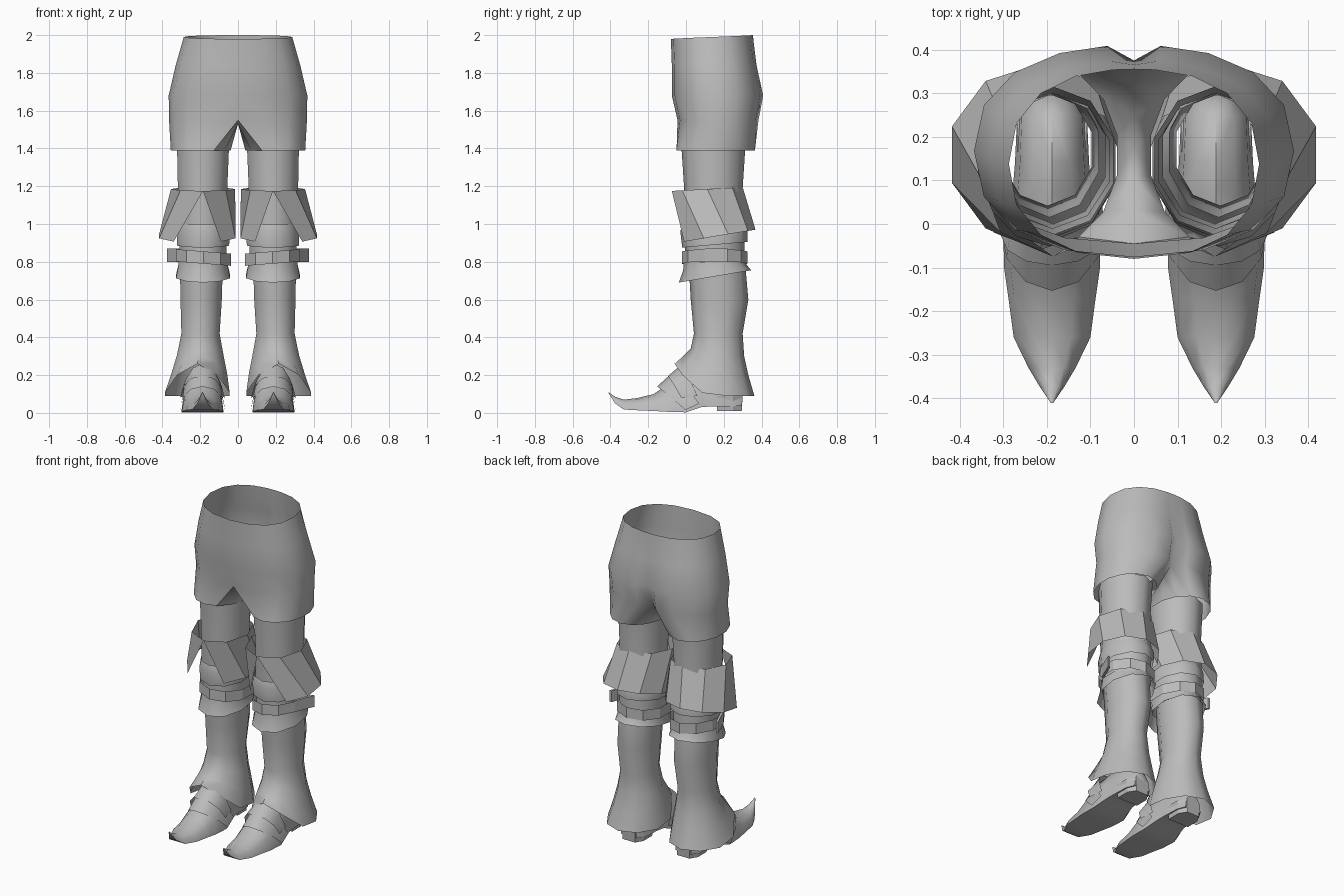
import bpy, bmesh
from math import sin, cos, pi, radians

if "Cube" in bpy.data.objects:
    bpy.data.objects.remove(bpy.data.objects["Cube"])

grey = bpy.data.materials.new("plain grey")
grey.use_nodes = True
colour = (0.5, 0.5, 0.5, 1)
grey.diffuse_color = colour
grey.node_tree.nodes["Principled BSDF"].inputs["Base Color"].default_value = colour


def finish(name, bm, angle=50):
    """Turn a left-side mesh into a mirrored, shaded object."""
    bmesh.ops.remove_doubles(bm, verts=bm.verts, dist=0.0005)
    bmesh.ops.recalc_face_normals(bm, faces=bm.faces)
    mesh = bpy.data.meshes.new(name)
    bm.to_mesh(mesh)
    bm.free()
    mesh.materials.append(grey)
    ob = bpy.data.objects.new(name, mesh)
    bpy.context.collection.objects.link(ob)
    bpy.ops.object.select_all(action="DESELECT")
    bpy.context.view_layer.objects.active = ob
    ob.select_set(True)
    bpy.ops.object.shade_smooth_by_angle(angle=radians(angle))
    mirror = ob.modifiers.new("Mirror", "MIRROR")
    mirror.merge_threshold = 0.002


def bridge(bm, a, b, closed=True):
    n = len(a)
    for i in range(n if closed else n - 1):
        j = (i + 1) % n
        bm.faces.new((a[i], a[j], b[j], b[i]))


def loft(name, rings, closed=True, caps=False, angle=50):
    bm = bmesh.new()
    rows = [[bm.verts.new(p) for p in ring] for ring in rings]
    for a, b in zip(rows, rows[1:]):
        bridge(bm, a, b, closed)
    if caps:
        bm.faces.new(rows[0])
        bm.faces.new(rows[-1])
    finish(name, bm, angle)


def ring(z, x0, x1, y0, y1, tilt=0, lean=0, arch=0, start=0, n=10, first=0, last=None):
    """Oval around a leg; angle 0 faces front. Tilt raises the back, lean the
    outer side, arch the front; start opens the front by an angle."""
    pts = []
    for i in range(first, n if last is None else last):
        a = radians(start) + i * (2 * pi - 2 * radians(start)) / n
        pts.append(((x0 + x1) / 2 + (x1 - x0) / 2 * sin(a),
                    (y0 + y1) / 2 - (y1 - y0) / 2 * cos(a),
                    z + tilt * (1 - cos(a)) / 2 + lean * sin(a)
                    + arch * max(0, cos(a)) ** 2))
    return pts


# Shorts: half-oval hips that split into a full oval hem round each leg
ANGLES = [0, 22, 45, 68, 90, 112, 135, 156, 173, 180]


def hips(z, rx, y0, y1, cleft=0, tilt=0):
    pts = []
    for d in ANGLES:
        s, c = sin(radians(d)), cos(radians(d))
        y = (y0 + y1) / 2 - (y1 - y0) / 2 * (abs(c) ** 0.85) * (1 if c > 0 else -1)
        pts.append((rx * max(s, 0) ** 0.85 if 0 < d < 180 else 0,
                    y - (cleft if d == 180 else 0), z + tilt * (1 - c) / 2))
    return pts


bm = bmesh.new()
crotch = hips(1.55, 0.365, -0.045, 0.385, 0.06)
crotch += [(0, 0.325 - 0.37 * k / 5, 1.53) for k in range(1, 5)]
hem = ring(1.39, 0.035, 0.36, -0.05, 0.365, n=14, first=-1, last=13)
profile = [hips(1.98, 0.287, -0.08, 0.355, 0, 0.02),
           hips(1.84, 0.33, -0.075, 0.375, 0.01),
           hips(1.68, 0.367, -0.075, 0.41, 0.035)]
rows = [[bm.verts.new(p) for p in r] for r in profile + [crotch, hem]]
for a, b in zip(rows[:3], rows[1:4]):
    bridge(bm, a, b[:len(ANGLES)], False)
bridge(bm, rows[3], rows[4])
finish("shorts", bm, 60)

# Leg tube and knee sleeve
loft("leg", [ring(1.42, 0.04, 0.33, -0.025, 0.315),
             ring(1.19, 0.05, 0.325, -0.01, 0.3),
             ring(0.97, 0.05, 0.32, -0.01, 0.31),
             ring(0.75, 0.06, 0.31, 0, 0.31)])
loft("knee_sleeve", [ring(1.0, 0.05, 0.32, -0.02, 0.31),
                     ring(0.96, 0.035, 0.33, -0.03, 0.325),
                     ring(0.875, 0.04, 0.33, -0.02, 0.325, 0.03)])

# Knee guard: flared wrap, open in a V at the front
top = ring(1.175, 0.015, 0.355, -0.075, 0.3, 0.02, n=8, last=9)
low = ring(0.9, 0.003, 0.428, -0.05, 0.368, 0.07, start=36, n=8, last=9)
loft("knee_guard", [top, low], closed=False, angle=35)

# Strap below the knee with its loose tail
loft("knee_strap", [ring(0.855, 0.03, 0.335, -0.022, 0.325, 0, 0.012),
                    ring(0.79, 0.03, 0.335, -0.022, 0.325, 0, 0.012)], angle=30)
loft("strap_tail", [[(x, y, z) for x, z in
                     ((0.31 + dx, 0.8), (0.325 + dx, 0.8), (0.325 + dx, 0.87), (0.31 + dx, 0.87))]
                    for dx, y in ((0, 0.1), (0.05, 0.22))], caps=True, angle=30)

# Boot: folded cuff and shaft flaring over the foot
loft("boot_cuff", [ring(0.8, 0.045, 0.32, -0.012, 0.315),
                   ring(0.755, 0.045, 0.325, -0.015, 0.32, 0.03),
                   ring(0.69, 0.035, 0.335, -0.038, 0.345, 0.065)])
loft("boot_shaft", [ring(0.77, 0.075, 0.313, 0.015, 0.315),
                    ring(0.6, 0.08, 0.31, 0.025, 0.33),
                    ring(0.42, 0.092, 0.305, 0.042, 0.3),
                    ring(0.3, 0.07, 0.33, 0.025, 0.308, arch=0.04),
                    ring(0.2, 0.05, 0.36, -0.015, 0.33, arch=0.1),
                    ring(0.09, 0.035, 0.396, -0.06, 0.362, arch=0.17)], angle=60)


# Shoe: arched slices from heel to the upturned toe
def arch(y, w, z0, z1, sweep=0):
    pts = []
    for k in range(7):
        s = sin(pi * k / 6)
        pts.append((0.188 + w * cos(pi * k / 6), y + sweep * (1 - s),
                    z0 + (z1 - z0) * max(s, 0) ** 0.9))
    return pts


loft("shoe", [arch(0.295, 0.055, 0.04, 0.14), arch(0.25, 0.08, 0.035, 0.2),
              arch(0.14, 0.085, 0.035, 0.24), arch(0.08, 0.09, 0.03, 0.24),
              arch(0, 0.112, 0.003, 0.22), arch(-0.1, 0.11, 0.006, 0.15),
              arch(-0.17, 0.1, 0.01, 0.1), arch(-0.26, 0.088, 0.014, 0.078),
              arch(-0.33, 0.054, 0.018, 0.07), arch(-0.375, 0.027, 0.05, 0.085),
              arch(-0.41, 0.003, 0.104, 0.11)], caps=True, angle=45)
loft("heel", [[(0.188 + sx * w, y, z) for sx, y in ((-1, 0.165), (1, 0.165), (1, 0.25),
                                                   (0.6, b), (-0.6, b), (-1, 0.25))]
              for w, b, z in ((0.07, 0.295, 0.01), (0.08, 0.3, 0.09))], caps=True, angle=30)

# Overlapping plates across the instep
loft("upper_plate", [arch(-0.02, 0.1, 0.09, 0.26, 0.08), arch(-0.095, 0.118, 0.08, 0.195, 0.07)],
     closed=False)
loft("lower_plate", [arch(-0.07, 0.112, 0.05, 0.215, 0.14), arch(-0.153, 0.12, 0.015, 0.14, 0.15)],
     closed=False)
